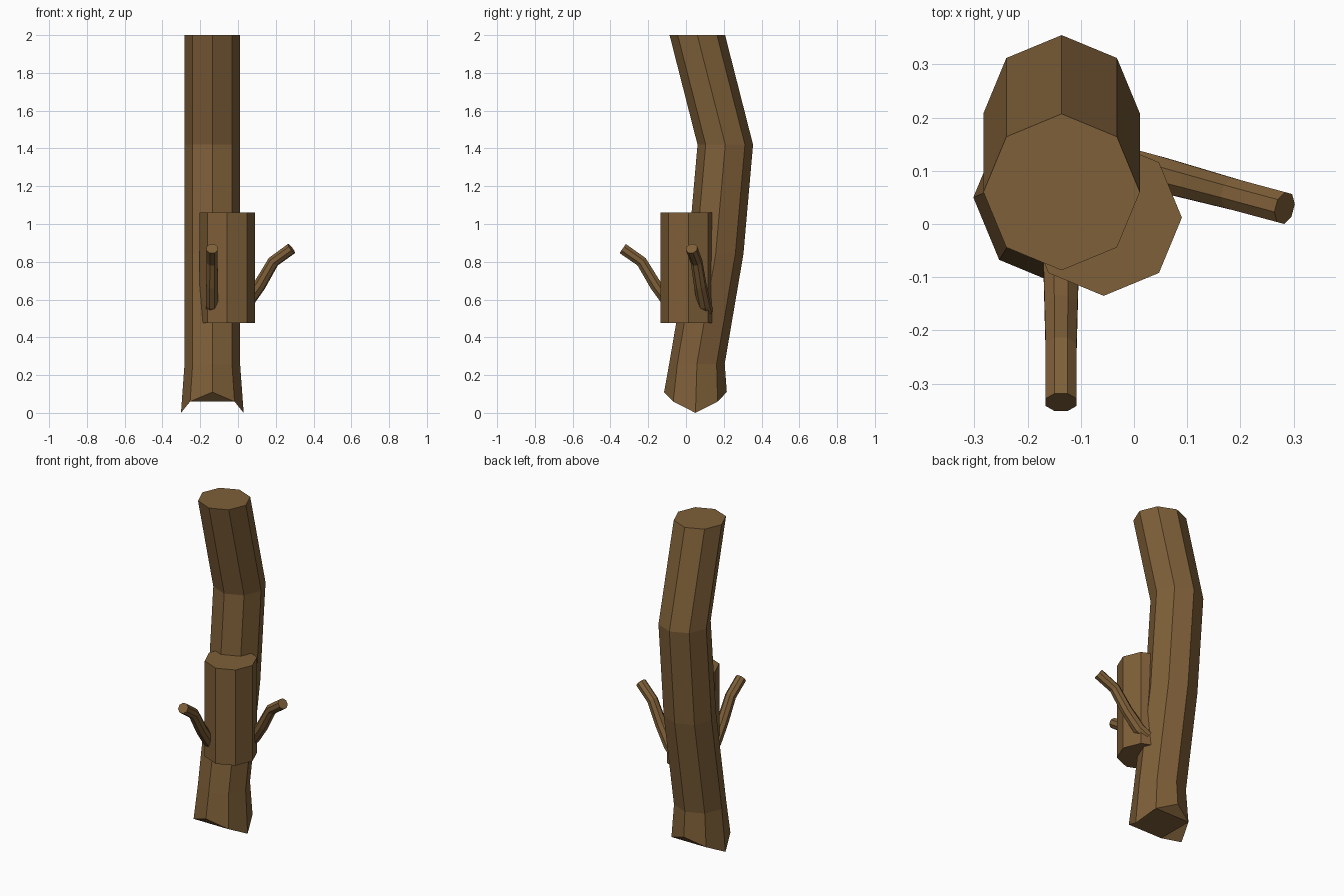
import bpy, math
from mathutils import Vector

if "Cube" in bpy.data.objects:
    bpy.data.objects.remove(bpy.data.objects["Cube"])

bark = bpy.data.materials.new("bark")
bark.diffuse_color = (0.21, 0.115, 0.04, 1)
bark.use_nodes = True
bark.node_tree.nodes["Principled BSDF"].inputs["Base Color"].default_value = bark.diffuse_color
N = 8


def loft(name, rings, bottom_cap=None):
    """Join rings of eight points into a closed, flat-shaded tube."""
    verts = [p for ring in rings for p in ring]
    faces = []
    for r in range(len(rings) - 1):
        a, b = r * N, (r + 1) * N
        for i in range(N):
            j = (i + 1) % N
            faces.append((a + i, a + j, b + j, b + i))
    faces += bottom_cap or [tuple(reversed(range(N)))]
    faces.append(tuple(range(len(verts) - N, len(verts))))
    me = bpy.data.meshes.new(name)
    me.from_pydata(verts, [], faces)
    me.materials.append(bark)
    ob = bpy.data.objects.new(name, me)
    bpy.context.collection.objects.link(ob)
    return ob


def flat_ring(x, y, z, r):
    return [(x + r * math.cos(i * math.tau / N), y + r * math.sin(i * math.tau / N), z)
            for i in range(N)]


def branch(name, tip_xy, direction, path):
    """Tube along (distance back from tip, height, radius) points in a vertical plane."""
    d = Vector((*direction, 0)).normalized()
    side = Vector((-d.y, d.x, 0))
    up = Vector((0, 0, 1))
    pts = [Vector((*tip_xy, 0)) - d * s + up * z for s, z, _ in path]
    rings = []
    for k, p in enumerate(pts):
        t = (pts[min(k + 1, len(pts) - 1)] - pts[max(k - 1, 0)]).normalized()
        n = t.cross(side)
        r = path[k][2]
        rings.append([p + r * (math.cos((i + .5) * math.tau / N) * side
                               + math.sin((i + .5) * math.tau / N) * n) * 1.05
                      for i in range(N)])
    # ring runs side -> t x side, which is counter-clockwise about t
    return loft(name, rings)


# Trunk: bent octagonal log with a flared, obliquely cut foot
foot = [(x, y, (0.0, 0.06, 0.11, 0.06)[i % 4])
        for i, (x, y, z) in enumerate(flat_ring(-0.136, 0.05, 0, 0.166))]
trunk = [foot] + [flat_ring(-0.136, y, z, 0.147) for y, z in
                  ((0.058, 0.26), (0.157, 0.84), (0.208, 1.42), (0.06, 2.0))]
loft("trunk", trunk, [(7, 5, 3, 1), (1, 0, 7), (3, 2, 1), (5, 4, 3), (7, 6, 5)])

# Short side log set into the trunk
loft("side_log", [flat_ring(-0.057, 0.012, z, 0.147) for z in (0.475, 1.06)])

# Two matching curved branches
curve = [(0.30, 0.54, 0.034), (0.25, 0.575, 0.034), (0.175, 0.675, 0.032),
         (0.10, 0.80, 0.03), (0.0, 0.87, 0.03)]
branch("right_branch", (0.283, 0.03), (1, -0.27), curve)
branch("front_branch", (-0.137, -0.335), (0, -1), curve)
